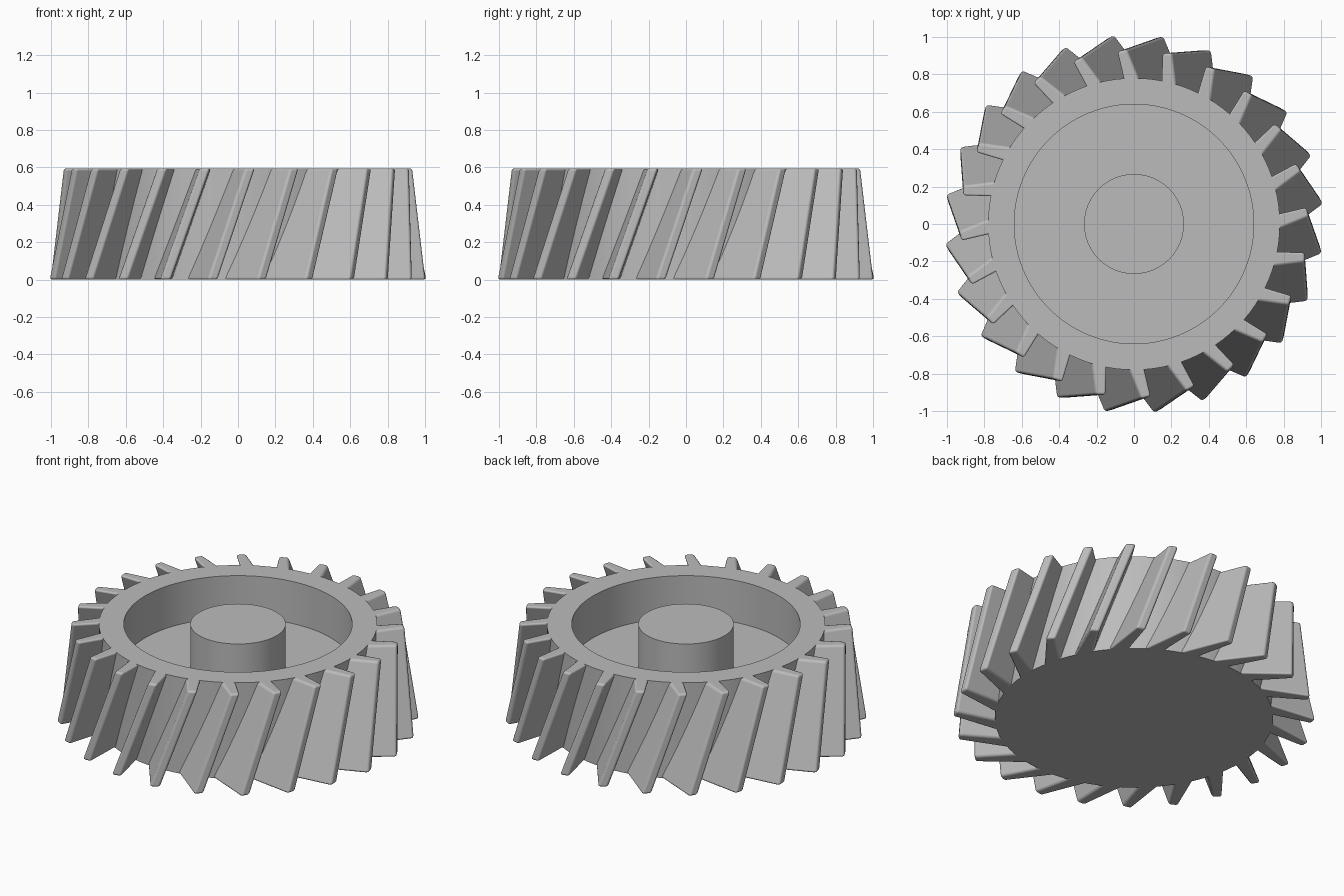
import bpy, bmesh, math
from mathutils import Matrix, Vector

HEIGHT, TEETH = 0.595, 24

if "Cube" in bpy.data.objects:
    bpy.data.objects.remove(bpy.data.objects["Cube"], do_unlink=True)

grey = bpy.data.materials.new("plain_grey")
grey.use_nodes = True
grey.diffuse_color = (0.5, 0.5, 0.5, 1)
grey.node_tree.nodes["Principled BSDF"].inputs["Base Color"].default_value = (0.5, 0.5, 0.5, 1)


def make_object(name, bm):
    bmesh.ops.recalc_face_normals(bm, faces=bm.faces)
    mesh = bpy.data.meshes.new(name)
    bm.to_mesh(mesh)
    bm.free()
    obj = bpy.data.objects.new(name, mesh)
    bpy.context.collection.objects.link(obj)
    mesh.materials.append(grey)
    return obj


def smooth(obj, degrees):
    bpy.ops.object.select_all(action='DESELECT')
    obj.select_set(True)
    bpy.context.view_layer.objects.active = obj
    bpy.ops.object.shade_smooth_by_angle(angle=math.radians(degrees))


# Gear body: lathed disc with a ring-shaped pocket around a flush hub
body_r, pocket_r, hub_r, floor_z = 0.78, 0.64, 0.267, 0.335
profile = [(0, 0), (body_r, 0), (body_r, HEIGHT), (pocket_r, HEIGHT),
           (pocket_r, floor_z), (hub_r, floor_z), (hub_r, HEIGHT), (0, HEIGHT)]
bm = bmesh.new()
points = [bm.verts.new((r, 0, z)) for r, z in profile]
edges = [bm.edges.new(pair) for pair in zip(points, points[1:])]
bmesh.ops.spin(bm, geom=points + edges, cent=(0, 0, 0), axis=(0, 0, 1),
               angle=math.tau, steps=96, use_merge=True)
bmesh.ops.remove_doubles(bm, verts=bm.verts, dist=1e-5)
smooth(make_object("gear_body", bm), 30)

# Teeth: one slanted prism, its root buried in the body, repeated around
tip_left, tip_right = Vector((-0.092, 0.921)), Vector((-0.04, 0.934))
root_left, root_right = Vector((-0.058, 0.776)), Vector((0.02, 0.785))
slant = Vector((0.2, 0.07))


def tooth_section(reach, shift):
    inner_left = tip_left.lerp(root_left, reach)
    inner_right = tip_right.lerp(root_right, reach)
    return [p + shift for p in (tip_left, inner_left, inner_right, tip_right)]


bm = bmesh.new()
for i in range(TEETH):
    turn = Matrix.Rotation(math.tau * i / TEETH, 3, 'Z')
    rings = [[bm.verts.new(turn @ Vector((p.x, p.y, z))) for p in section]
             for z, section in ((0, tooth_section(2.1, slant)),
                                (HEIGHT, tooth_section(1.25, Vector((0, 0)))))]
    for ring in rings:
        bm.faces.new(ring)
    for a in range(4):
        b = (a + 1) % 4
        bm.faces.new((rings[0][a], rings[0][b], rings[1][b], rings[1][a]))
teeth = make_object("gear_teeth", bm)
bevel = teeth.modifiers.new("rounded_edges", 'BEVEL')
bevel.width = 0.014
bevel.segments = 3
bevel.limit_method = 'ANGLE'
bevel.harden_normals = True
smooth(teeth, 35)
